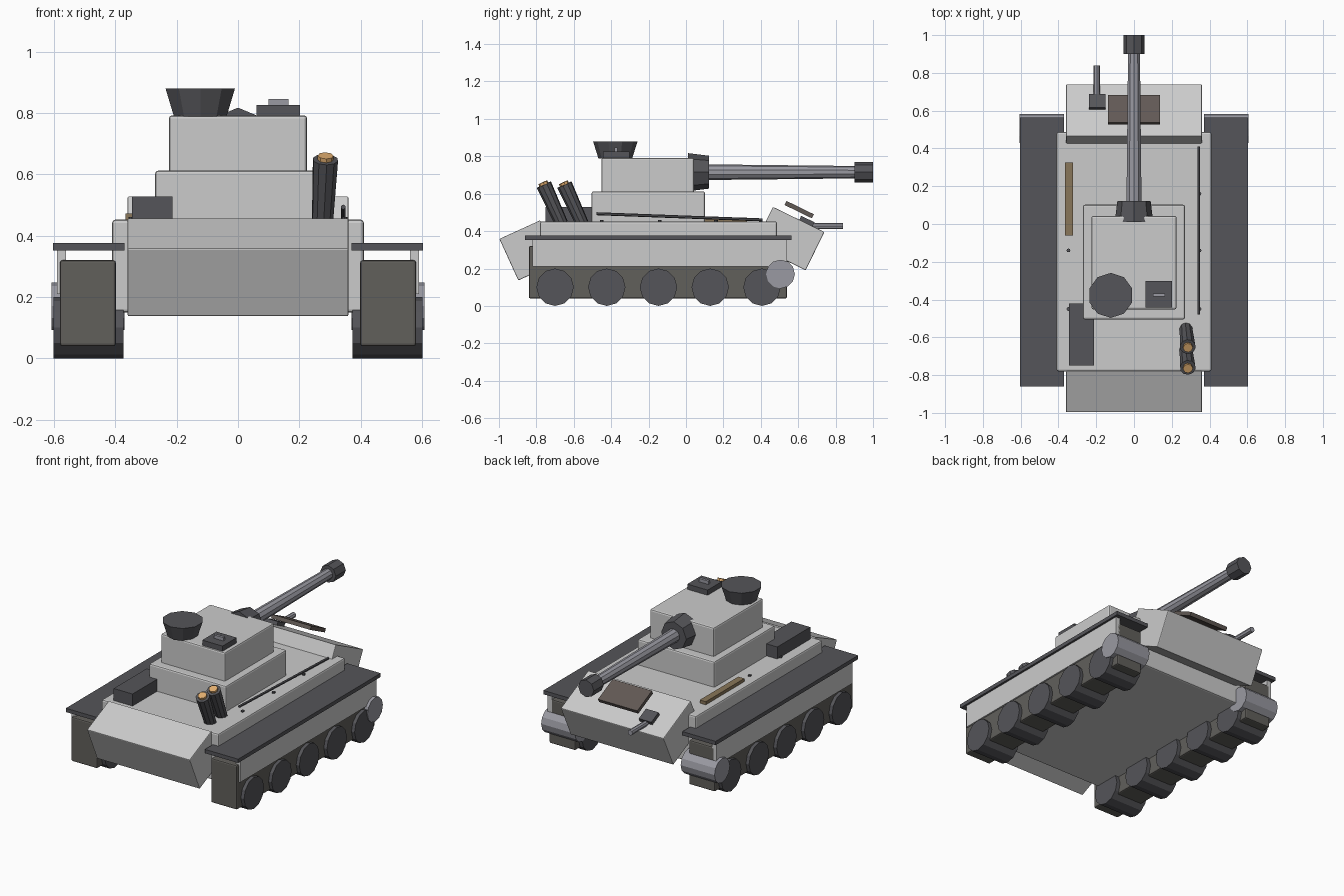
import bpy
from math import radians
from mathutils import Vector

if "Cube" in bpy.data.objects:
    bpy.data.objects.remove(bpy.data.objects["Cube"])


def paint(name, r, g, b):
    m = bpy.data.materials.new(name)
    m.diffuse_color = (r, g, b, 1)
    m.use_nodes = True
    m.node_tree.nodes["Principled BSDF"].inputs["Base Color"].default_value = m.diffuse_color
    return m


DARK = paint("dark_metal", 0.09, 0.09, 0.10)
TRACK = paint("track", 0.12, 0.115, 0.105)
STEEL = paint("steel", 0.32, 0.32, 0.36)
BRONZE = paint("bronze", 0.12, 0.10, 0.09)
WOOD = paint("wood", 0.25, 0.18, 0.10)
GLOW = paint("exhaust_glow", 0.75, 0.42, 0.16)


def finish(o, name, mat, bevel=0):
    o.name = name
    if mat:
        o.data.materials.append(mat)
    if bevel:
        m = o.modifiers.new("bevel", 'BEVEL')
        m.width = bevel
        m.segments = 2
    return o


def box(name, x, y, z, mat=None, bevel=0.0):
    """Box from (min, max) ranges."""
    lo, hi = Vector((x[0], y[0], z[0])), Vector((x[1], y[1], z[1]))
    return slab(name, (lo + hi) / 2, hi - lo, 0, mat, bevel)


def slab(name, center, size, tilt, mat=None, bevel=0.0):
    """Box tilted about the x axis, in degrees."""
    bpy.ops.mesh.primitive_cube_add(size=1, location=center)
    o = bpy.context.object
    o.scale = size
    bpy.ops.object.transform_apply(location=False, rotation=False, scale=True)
    o.rotation_euler.x = radians(tilt)
    return finish(o, name, mat, bevel)


def tube(name, a, b, r1, r2=None, sides=8, mat=None):
    """Cylinder or cone from point a to point b."""
    a, b = Vector(a), Vector(b)
    d = b - a
    bpy.ops.mesh.primitive_cone_add(vertices=sides, radius1=r1, radius2=r1 if r2 is None else r2,
                                    depth=d.length, location=(a + b) / 2)
    o = bpy.context.object
    o.rotation_euler = d.to_track_quat('Z', 'Y').to_euler()
    return finish(o, name, mat)


# Hull with sloped end plates
box("hull", (-0.41, 0.41), (-0.78, 0.487), (0.15, 0.452), None, 0.01)
slab("front_plate", (0, -0.838, 0.297), (0.72, 0.24, 0.244), 24.5, None, 0.005)
slab("rear_plate", (0, 0.5525, 0.36), (0.72, 0.306, 0.228), -26, None, 0.005)

# Running gear on both sides
for s, side in ((1, "right"), (-1, "left")):
    def span(a, b):
        return sorted((s * a, s * b))
    box(f"track_{side}", span(0.398, 0.58), (-0.84, 0.54), (0.04, 0.32), TRACK, 0.008)
    box(f"skirt_{side}", span(0.56, 0.59), (-0.82, 0.54), (0.21, 0.358), None)
    box(f"fender_{side}", span(0.37, 0.603), (-0.86, 0.565), (0.352, 0.376), DARK)
    for i in range(5):
        y = -0.70 + i * 0.2765
        tube(f"wheel_{side}_{i + 1}", (s * 0.373, y, 0.1), (s * 0.602, y, 0.1), 0.1, None, 12, DARK)
    tube(f"sprocket_{side}", (s * 0.37, 0.505, 0.17), (s * 0.607, 0.505, 0.17), 0.077, None, 12, STEEL)
    for i, y in enumerate((-0.45, -0.14, 0.16)):
        tube(f"bolt_{side}_{i + 1}", (s * 0.347, y, 0.44), (s * 0.347, y, 0.46), 0.01, None, 8, DARK)

# Turret
box("turret_base", (-0.27, 0.27), (-0.505, 0.102), (0.44, 0.612), None, 0.01)
box("turret", (-0.225, 0.225), (-0.452, 0.043), (0.60, 0.792), None, 0.01)

# Gun
GZ = 0.715
tube("mantlet", (0, 0.01, GZ), (0, 0.122, GZ), 0.102, 0.088, 8, DARK)
tube("gun_barrel", (0, 0.10, GZ), (0, 0.92, GZ), 0.042, 0.033, 10, STEEL)
tube("muzzle", (0, 0.90, GZ), (0, 1.0, GZ), 0.055, None, 8, DARK)

# Turret roof fittings
tube("cupola", (-0.123, -0.378, 0.788), (-0.123, -0.378, 0.88), 0.09, 0.119, 10, DARK)
box("roof_hatch", (0.06, 0.202), (-0.443, -0.302), (0.79, 0.825), DARK)
box("hatch_handle", (0.10, 0.165), (-0.383, -0.367), (0.82, 0.846), STEEL)

# Deck stowage
box("stowage_box", (-0.345, -0.213), (-0.75, -0.42), (0.44, 0.528), DARK)
box("plank", (-0.366, -0.324), (-0.06, 0.325), (0.445, 0.472), WOOD)
tube("tow_bar", (0.343, -0.478, 0.493), (0.343, 0.41, 0.46), 0.008, None, 6, DARK)

# Leaning exhausts with glowing ends
for i, y in enumerate((-0.555, -0.665)):
    a, b = Vector((0.275, y, 0.44)), Vector((0.285, y - 0.095, 0.648))
    n = (b - a).normalized()
    tube(f"exhaust_{i + 1}", a, b, 0.035, 0.042, 10, DARK)
    tube(f"exhaust_end_{i + 1}", b - n * 0.01, b + n * 0.014, 0.026, None, 8, GLOW)

# Sloped plate hatch and small gun
slab("plate_hatch", (0, 0.605, 0.515), (0.275, 0.163, 0.024), -26, BRONZE)
slab("small_gun_mount", (-0.195, 0.642, 0.444), (0.088, 0.08, 0.045), -26, DARK)
tube("small_gun_barrel", (-0.197, 0.62, 0.427), (-0.197, 0.84, 0.427), 0.017, None, 8, STEEL)
